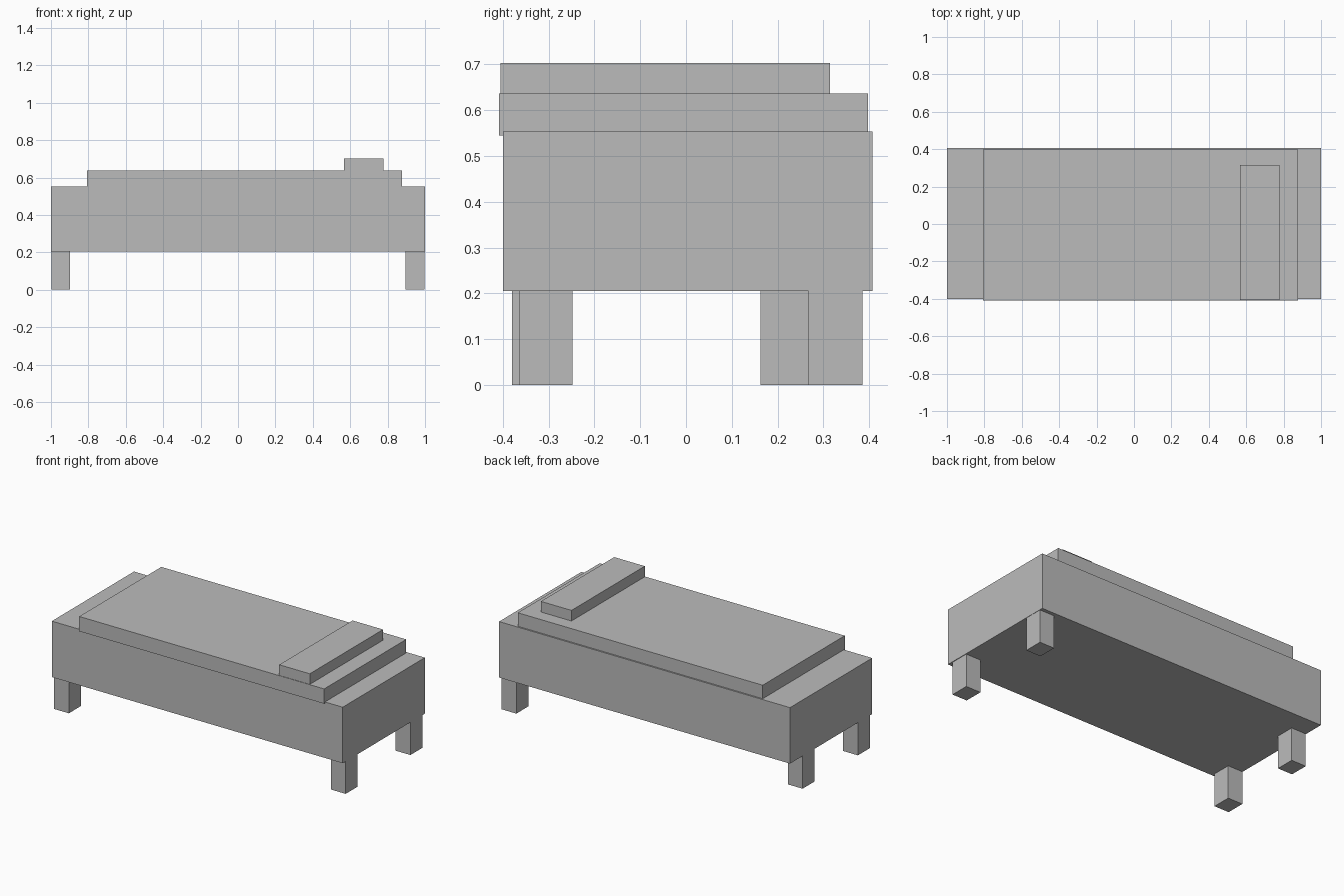
import bpy

if "Cube" in bpy.data.objects:
    bpy.data.objects.remove(bpy.data.objects["Cube"])

grey = bpy.data.materials.new("plain grey")
grey.diffuse_color = (0.5, 0.5, 0.5, 1)
grey.use_nodes = True
grey.node_tree.nodes["Principled BSDF"].inputs["Base Color"].default_value = grey.diffuse_color


def box(name, x, y, z):
    """Box spanning the given (low, high) range on each axis."""
    bpy.ops.mesh.primitive_cube_add(size=1, location=[(a + b) / 2 for a, b in (x, y, z)])
    ob = bpy.context.object
    ob.name = name
    ob.scale = [b - a for a, b in (x, y, z)]
    bpy.ops.object.transform_apply(location=False, rotation=False, scale=True)
    ob.data.materials.append(grey)
    return ob


# Bed body, mattress and pillow
box("bed_base", (-1.0, 1.0), (-0.40, 0.407), (0.205, 0.553))
box("mattress", (-0.806, 0.878), (-0.408, 0.398), (0.545, 0.637))
box("pillow", (0.567, 0.777), (-0.405, 0.315), (0.637, 0.703))

# Legs: same size, slightly uneven placement (low x, low y)
leg_x, leg_y, leg_height = 0.101, 0.117, 0.205
corners = {
    "front_left_leg": (-0.998, -0.380),
    "front_right_leg": (0.895, -0.365),
    "back_left_leg": (-0.998, 0.163),
    "back_right_leg": (0.897, 0.268),
}
for name, (x, y) in corners.items():
    box(name, (x, x + leg_x), (y, y + leg_y), (0, leg_height))
